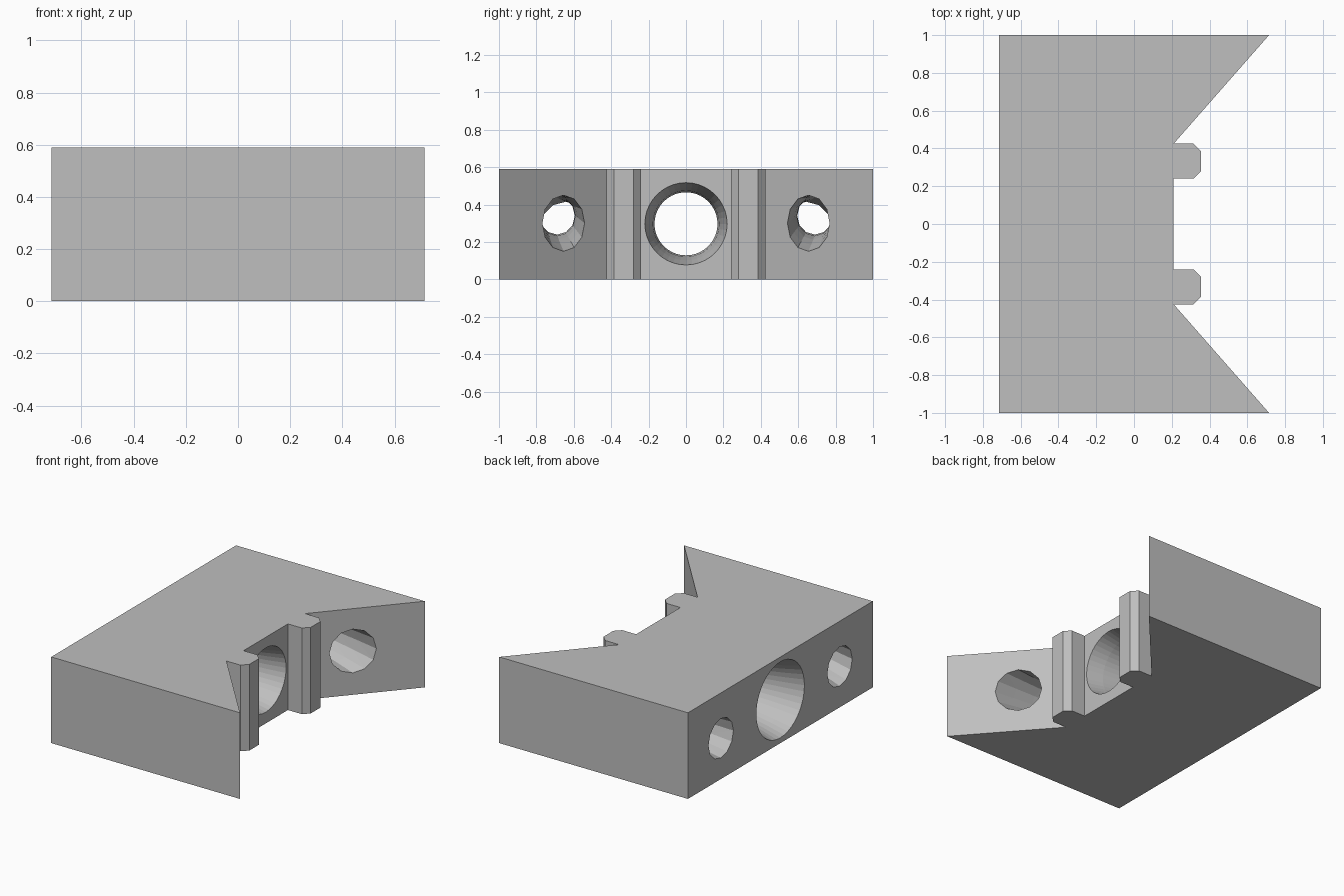
import bpy, bmesh
from math import sin, cos, pi, hypot
from mathutils import Vector

if "Cube" in bpy.data.objects:
    bpy.data.objects.remove(bpy.data.objects["Cube"])

HEIGHT = 0.59
BACK = -0.715

grey = bpy.data.materials.new("plain_grey")
grey.use_nodes = True
colour = (0.52, 0.52, 0.52, 1)
grey.diffuse_color = colour
grey.node_tree.nodes["Principled BSDF"].inputs["Base Color"].default_value = colour


def make_object(name, bm):
    bmesh.ops.recalc_face_normals(bm, faces=bm.faces[:])
    mesh = bpy.data.meshes.new(name)
    bm.to_mesh(mesh)
    bm.free()
    mesh.materials.append(grey)
    ob = bpy.data.objects.new(name, mesh)
    bpy.context.collection.objects.link(ob)
    return ob


def loft(name, rings, sides):
    """Closed tube through rings of (centre, radius, in-plane horizontal axis)."""
    bm = bmesh.new()
    loops = []
    for centre, radius, across in rings:
        loops.append([bm.verts.new(centre + radius * (across * cos(a) + Vector((0, 0, sin(a)))))
                      for a in (2 * pi * i / sides for i in range(sides))])
    for low, high in zip(loops, loops[1:]):
        for i in range(sides):
            j = (i + 1) % sides
            bm.faces.new((low[i], low[j], high[j], high[i]))
    bm.faces.new(loops[0])
    bm.faces.new(loops[-1])
    bmesh.ops.triangulate(bm, faces=bm.faces[:])
    return make_object(name, bm)


def waisted_hole(name, mouth, rear, r_mouth, r_rear, across, bump, sides, steps=8):
    """Hole that narrows in the middle, from a mouth to the rear wall."""
    rings = []
    for k in range(steps + 1):
        t = k / steps
        axis = across.lerp(Vector((0, 1, 0)), t).normalized()
        centre = mouth.lerp(rear, t) + bump * sin(pi * t)
        rings.append((centre, hypot((1 - t) * r_mouth, t * r_rear), axis))
    # Run past both walls so the cut is clean
    outward = Vector((across.y, -across.x, 0))
    rings.insert(0, (mouth + outward * 0.04, r_mouth, across))
    rings.append((rear - Vector((0.04, 0, 0)), r_rear, Vector((0, 1, 0))))
    return loft(name, rings, sides)


# Block outline: half profile, mirrored across y
half = [(0.21, 0.24), (0.315, 0.24), (0.355, 0.28), (0.355, 0.385),
        (0.315, 0.425), (0.21, 0.425), (0.715, 1.0), (BACK, 1.0)]
outline = half + [(x, -y) for x, y in reversed(half)]
bm = bmesh.new()
base = bm.faces.new([bm.verts.new((x, y, 0)) for x, y in outline])
top = bmesh.ops.extrude_face_region(bm, geom=[base])["geom"]
bmesh.ops.translate(bm, vec=(0, 0, HEIGHT),
                    verts=[v for v in top if isinstance(v, bmesh.types.BMVert)])
block = make_object("notched_block", bm)

# Central bore and the two side holes
cutters = [waisted_hole("bore_cutter", Vector((0.21, 0, 0.297)), Vector((BACK, 0, 0.297)),
                        0.22, 0.26, Vector((0, 1, 0)), Vector(), 40)]
for side in (-1, 1):
    slant = Vector((0.505, side * 0.575, 0)).normalized() * side
    cutters.append(waisted_hole(
        "side_hole_cutter", Vector((0.412, side * 0.655, 0.3)), Vector((BACK, side * 0.643, 0.28)),
        0.15, 0.135, slant, Vector((0, side * 0.04, 0.05)), 12))

bpy.context.view_layer.objects.active = block
for cutter in cutters:
    cutter.hide_render = True
    mod = block.modifiers.new("hole", 'BOOLEAN')
    mod.operation = 'DIFFERENCE'
    mod.solver = 'EXACT'
    mod.object = cutter
    bpy.ops.object.modifier_apply(modifier=mod.name)
    bpy.data.objects.remove(cutter)
